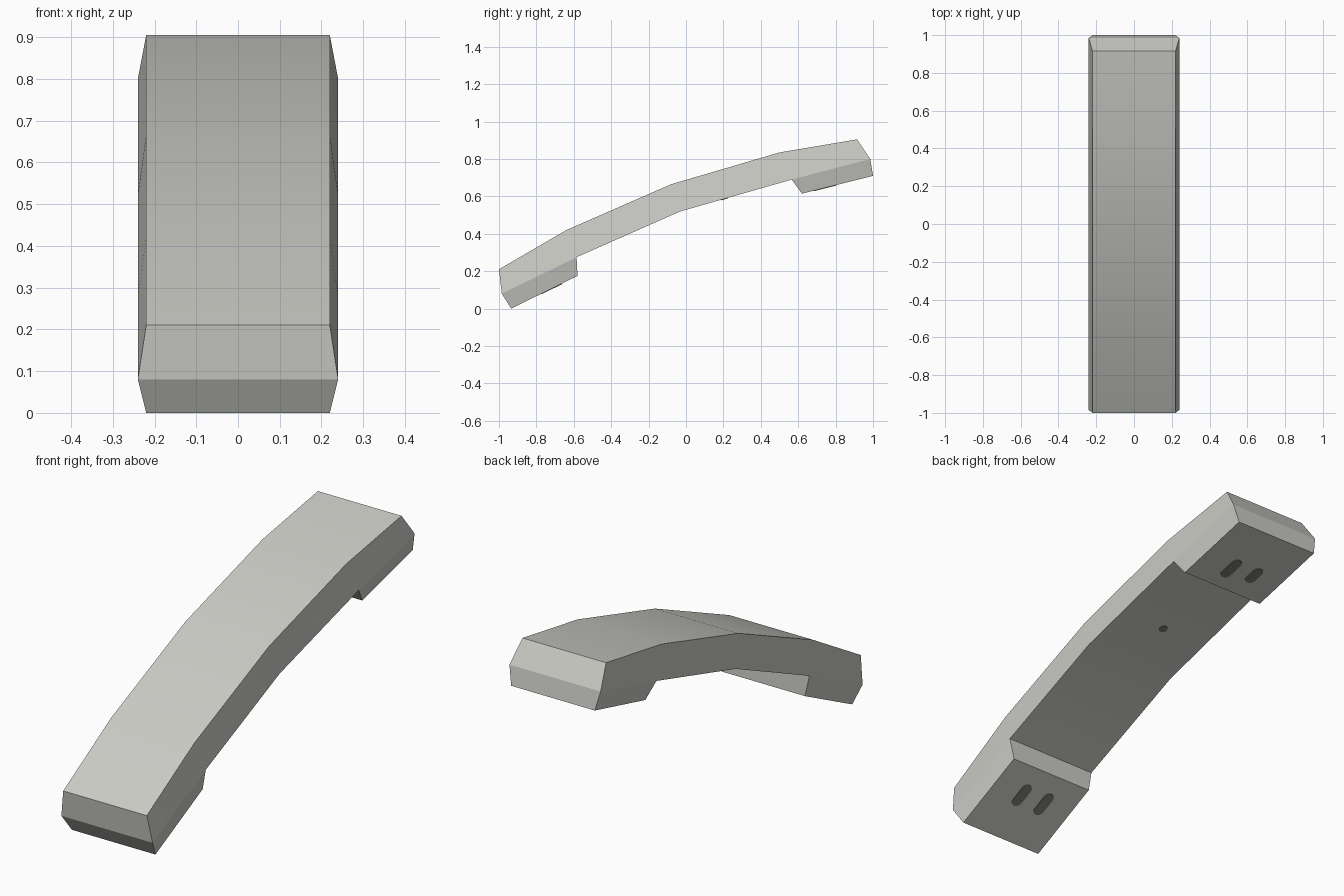
import bpy, bmesh, math
from mathutils import Vector, Matrix

if "Cube" in bpy.data.objects:
    bpy.data.objects.remove(bpy.data.objects["Cube"])


def material(name, rgb):
    m = bpy.data.materials.new(name)
    m.diffuse_color = (*rgb, 1)
    m.use_nodes = True
    m.node_tree.nodes["Principled BSDF"].inputs["Base Color"].default_value = m.diffuse_color
    return m


body_grey = material("warm light grey", (0.60, 0.60, 0.565))
slot_grey = material("dark grey", (0.19, 0.19, 0.18))

# Handle profile as (y, z) stations along the arch
TOP = [(-1.0, 0.21), (-0.64, 0.42), (-0.08, 0.665), (0.5, 0.835), (0.915, 0.905)]
LOW = [(-0.985, 0.08), (-0.585, 0.275), (-0.03, 0.52), (0.565, 0.69), (0.985, 0.80)]
FOOT_A = [(-0.935, 0.0), (-0.58, 0.175)]
FOOT_B = [(0.62, 0.615), (1.0, 0.71)]
NARROW, WIDE = 0.22, 0.24


def finish(bm, name, mat):
    bmesh.ops.recalc_face_normals(bm, faces=bm.faces)
    me = bpy.data.meshes.new(name)
    bm.to_mesh(me)
    bm.free()
    me.materials.append(mat)
    ob = bpy.data.objects.new(name, me)
    bpy.context.collection.objects.link(ob)
    return ob


# Arched bar with a foot at each end
bm = bmesh.new()


def pairs(points, half):
    return [[bm.verts.new((s * half, y, z)) for s in (-1, 1)] for y, z in points]


def strip(a, b):
    bm.faces.new((a[0], a[1], b[1], b[0]))


top, low = pairs(TOP, NARROW), pairs(LOW, WIDE)
feet = {0: pairs(FOOT_A, NARROW), 3: pairs(FOOT_B, NARROW)}
for i in range(4):
    strip(top[i], top[i + 1])
    for s in (0, 1):
        bm.faces.new((top[i][s], top[i + 1][s], low[i + 1][s], low[i][s]))
    if i in feet:
        f = feet[i]
        strip(f[0], f[1])
        strip(low[i], f[0])
        strip(low[i + 1], f[1])
        for s in (0, 1):
            bm.faces.new((low[i][s], low[i + 1][s], f[1][s], f[0][s]))
    else:
        strip(low[i], low[i + 1])
strip(top[0], low[0])
strip(top[4], low[4])
handle = finish(bm, "handle", body_grey)
bpy.context.view_layer.objects.active = handle
handle.select_set(True)
bpy.ops.object.shade_smooth_by_angle(angle=math.radians(12))


# Dark rounded marks on the underside
def mark(name, line, x, t, length, width):
    a, b = (Vector((0, *p)) for p in line)
    along = (b - a).normalized()
    across = Vector((1, 0, 0))
    down = across.cross(along) * -1
    centre = a.lerp(b, t) + across * x
    r, straight = width / 2, (length - width) / 2
    bm = bmesh.new()
    ring = []
    for k in range(20):
        ang = math.pi * (k if k < 10 else k - 1) / 9 if straight > 0 else math.tau * k / 20
        shift = straight if k < 10 else -straight
        ring.append(bm.verts.new(centre + across * r * math.cos(ang)
                                 + along * (r * math.sin(ang) + shift) - down * 0.002))
    face = bm.faces.new(ring)
    ext = bmesh.ops.extrude_face_region(bm, geom=[face])
    bmesh.ops.translate(bm, vec=down * 0.005,
                        verts=[v for v in ext["geom"] if isinstance(v, bmesh.types.BMVert)])
    return finish(bm, name, slot_grey)


mark("lower_slot_right", FOOT_A, 0.058, 0.61, 0.125, 0.05)
mark("lower_slot_left", FOOT_A, -0.07, 0.61, 0.125, 0.05)
mark("upper_slot_right", FOOT_B, 0.05, 0.32, 0.125, 0.05)
mark("upper_slot_left", FOOT_B, -0.074, 0.355, 0.10, 0.05)
mark("middle_dot", LOW[2:4], 0.0, 0.395, 0.04, 0.04)
